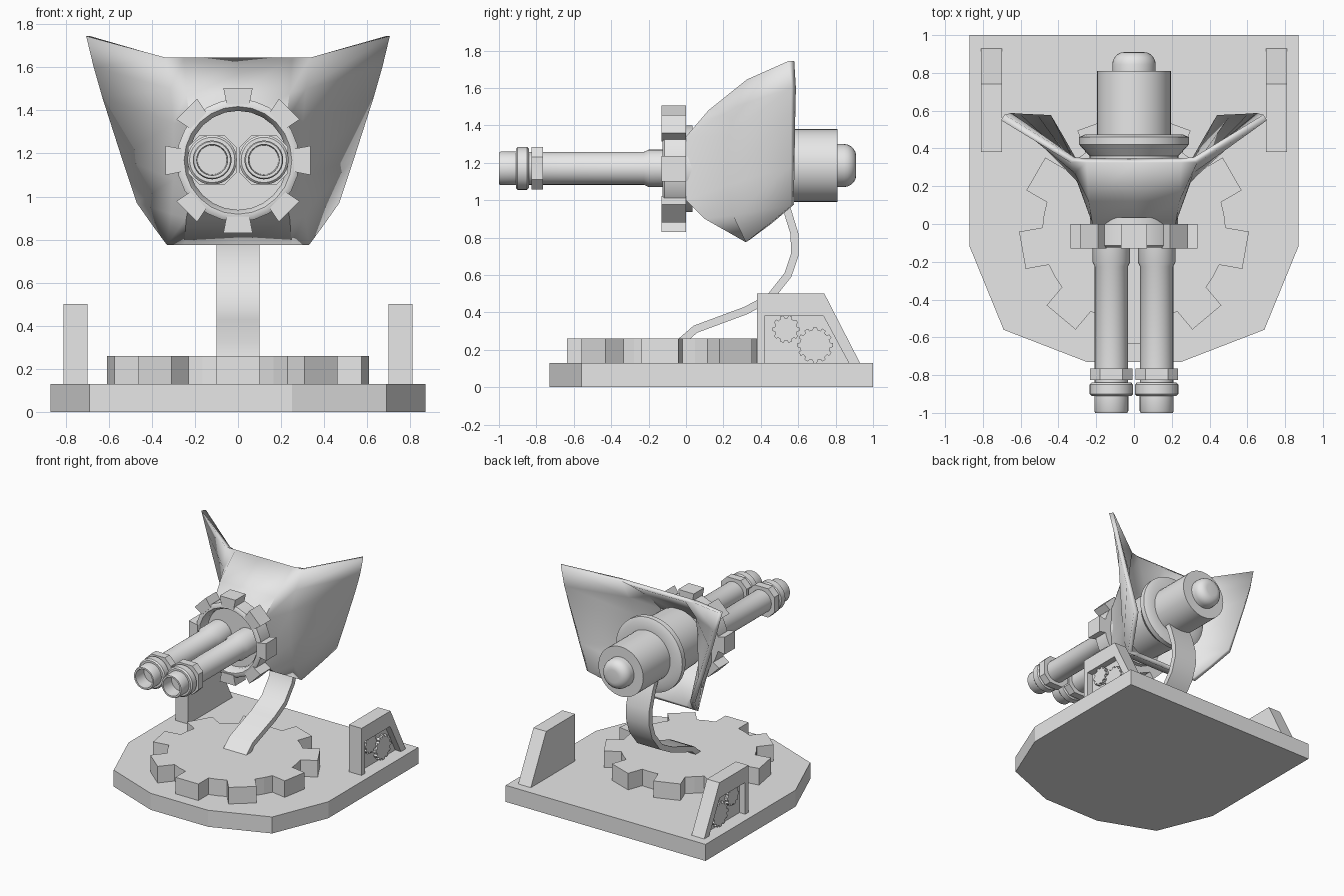
import bpy, bmesh, math
from mathutils import Vector

cube = bpy.data.objects.get("Cube")
if cube:
    bpy.data.objects.remove(cube, do_unlink=True)

GREY = (0.8, 0.8, 0.8, 1.0)
metal = bpy.data.materials.new("plain_grey")
metal.use_nodes = True
metal.diffuse_color = GREY
metal.node_tree.nodes["Principled BSDF"].inputs["Base Color"].default_value = GREY


def finish(name, bm, smooth=None):
    bmesh.ops.remove_doubles(bm, verts=bm.verts, dist=1e-5)
    bmesh.ops.recalc_face_normals(bm, faces=bm.faces)
    mesh = bpy.data.meshes.new(name)
    bm.to_mesh(mesh)
    bm.free()
    mesh.materials.append(metal)
    obj = bpy.data.objects.new(name, mesh)
    bpy.context.collection.objects.link(obj)
    if smooth:
        bpy.ops.object.select_all(action='DESELECT')
        obj.select_set(True)
        bpy.context.view_layer.objects.active = obj
        bpy.ops.object.shade_smooth_by_angle(angle=math.radians(smooth))
    return obj


def prism(name, outline, axis, lo, hi, smooth=None):
    """Extrude a flat outline along one axis."""
    place = {"x": lambda a, b, t: (t, a, b),
             "y": lambda a, b, t: (a, t, b),
             "z": lambda a, b, t: (a, b, t)}[axis]
    bm = bmesh.new()
    ends = [[bm.verts.new(place(a, b, t)) for a, b in outline] for t in (lo, hi)]
    for end in ends:
        bm.faces.new(end)
    n = len(outline)
    for i in range(n):
        j = (i + 1) % n
        bm.faces.new((ends[0][i], ends[0][j], ends[1][j], ends[1][i]))
    return finish(name, bm, smooth)


def lathe(name, profile, x, z, sides, closed=False):
    """Spin (radius, y) points about a front-to-back axis."""
    bm = bmesh.new()
    rings = []
    for r, y in profile:
        rings.append([bm.verts.new((x + r * math.cos(math.tau * k / sides), y,
                                    z + r * math.sin(math.tau * k / sides)))
                      for k in range(sides)])
    if closed:
        rings.append(rings[0])
    for a, b in zip(rings, rings[1:]):
        for k in range(sides):
            m = (k + 1) % sides
            bm.faces.new((a[k], a[m], b[m], b[k]))
    return finish(name, bm, 35)


def tooth(angle, root, tip, w_root, w_tip, cx, cy):
    c, s = math.cos(angle), math.sin(angle)
    corners = ((root, -w_root), (tip, -w_tip), (tip, w_tip), (root, w_root))
    return [(cx + r * c - w * s, cy + r * s + w * c) for r, w in corners]


def gear(n, root, tip, w_root, w_tip, cx, cy, start):
    pts = []
    for i in range(n):
        a = start + math.tau * i / n
        pts += tooth(a, root, tip, w_root, w_tip, cx, cy)
        mid = a + math.pi / n
        pts.append((cx + root * 1.02 * math.cos(mid), cy + root * 1.02 * math.sin(mid)))
    return pts


# Base plate and turntable gear
half = [(0.25, -0.73), (0.69, -0.56), (0.87, -0.12), (0.87, 1.0)]
prism("base_plate", half + [(-x, y) for x, y in reversed(half)], "z", 0, 0.13)
prism("turntable_gear", gear(9, 0.475, 0.6, 0.1, 0.1, 0, -0.035, -math.pi / 2),
      "z", 0.13, 0.26)

# Side brackets with a recessed panel and two small gears
bracket = [(0.38, 0.13), (0.38, 0.5), (0.74, 0.5), (0.93, 0.13)]
frame = bracket + [(0.87, 0.13), (0.735, 0.38), (0.42, 0.38), (0.42, 0.13)]
for side, tag in ((1, "left"), (-1, "right")):
    prism(tag + "_bracket_panel", bracket, "x", side * 0.70, side * 0.76)
    prism(tag + "_bracket_frame", frame, "x", side * 0.76, side * 0.81)
    prism(tag + "_small_gear", gear(10, 0.06, 0.073, 0.012, 0.01, 0.535, 0.31, 0),
          "x", side * 0.76, side * 0.785)
    prism(tag + "_large_gear", gear(12, 0.08, 0.095, 0.013, 0.011, 0.69, 0.225, 0),
          "x", side * 0.76, side * 0.785)

# Curved support strap
path = [Vector(p) for p in ((-0.03, 0.24), (0.05, 0.31), (0.32, 0.41), (0.45, 0.48),
                            (0.545, 0.6), (0.582, 0.71), (0.58, 0.82), (0.54, 0.95),
                            (0.5, 1.04))]
front, back = [], []
for i, p in enumerate(path):
    d = (path[min(i + 1, len(path) - 1)] - path[max(i - 1, 0)]).normalized()
    offset = Vector((-d.y, d.x)) * 0.021
    front.append(tuple(p + offset))
    back.append(tuple(p - offset))
prism("support_strap", front + back[::-1], "x", -0.1, 0.1, 40)

# Shield: each row runs centre, face edge, fold, wing edge
rows = [
    [(0, 0.32, 0.775), (0.25, 0.32, 0.775), (0.33, 0.32, 0.775), (0.4, 0.44, 0.87)],
    [(0, 0.1, 0.9), (0.24, 0.1, 0.9), (0.31, 0.25, 0.92), (0.47, 0.56, 0.97)],
    [(0, 0, 1.0), (0.22, 0, 1.0), (0.3, 0.22, 1.08), (0.54, 0.56, 1.18)],
    [(0, 0, 1.34), (0.22, 0, 1.34), (0.3, 0.225, 1.34), (0.63, 0.56, 1.46)],
    [(0, 0.12, 1.48), (0.24, 0.12, 1.48), (0.315, 0.27, 1.5), (0.67, 0.56, 1.6)],
    [(0, 0.325, 1.645), (0.25, 0.325, 1.645), (0.335, 0.325, 1.645), (0.705, 0.55, 1.745)],
]
bm = bmesh.new()
grid = []
for row in rows:
    full = [(-x, y, z) for x, y, z in reversed(row[1:])] + row
    grid.append([bm.verts.new(p) for p in full])
for a, b in zip(grid, grid[1:]):
    for k in range(len(a) - 1):
        bm.faces.new((a[k], a[k + 1], b[k + 1], b[k]))
bm.normal_update()
shield = finish("shield", bm, 40)
centre_face = min(shield.data.polygons, key=lambda f: f.center.y)
if centre_face.normal.y > 0:
    shield.data.flip_normals()
shell = shield.modifiers.new("thickness", 'SOLIDIFY')
shell.thickness = 0.035
shell.offset = -1

# Toothed collar in front of the shield
CZ = 1.168
lathe("front_collar", [(0.285, 0), (0.285, -0.115), (0.27, -0.125), (0.25, -0.125),
                       (0.23, -0.09), (0.23, 0)], 0, CZ, 24, closed=True)
for i in range(8):
    prism("collar_tooth_%d" % (i + 1),
          tooth(i * math.tau / 8, 0.26, 0.337, 0.053, 0.068, 0, CZ), "y", -0.13, 0)
lathe("collar_hub", [(0, -0.05), (0.232, -0.05), (0.232, 0.035), (0, 0.035)], 0, CZ, 24)

# Twin barrels with muzzle rings and square clamps
barrel = [(0, 0), (0.1, 0), (0.1, -0.2), (0.088, -0.225), (0.088, -0.84),
          (0.105, -0.84), (0.115, -0.85), (0.115, -0.9), (0.105, -0.91),
          (0.09, -0.91), (0.09, -0.99), (0.085, -1), (0.072, -1), (0.068, -0.9), (0, -0.9)]
h, c = 0.113, 0.06
clamp = [(h, -c), (h, c), (c, h), (-c, h), (-h, c), (-h, -c), (-c, -h), (c, -h)]
for x, tag in ((0.12, "left"), (-0.12, "right")):
    lathe(tag + "_barrel", barrel, x, 1.17, 32)
    prism(tag + "_barrel_clamp", [(x + a, 1.17 + b) for a, b in clamp], "y", -0.825, -0.765)

# Rear housing with flange and domed cap
housing = [(0, 0.1), (0.225, 0.1), (0.235, 0.36), (0.29, 0.42), (0.29, 0.46),
           (0.255, 0.475), (0.195, 0.475), (0.195, 0.81), (0, 0.81)]
lathe("rear_housing", housing, 0, 1.185, 40)
dome = [(0, 0.8), (0.115, 0.8), (0.115, 0.845)]
for k in range(1, 6):
    a = k * math.pi / 10
    dome.append((0.05 + 0.065 * math.cos(a), 0.845 + 0.065 * math.sin(a)))
lathe("rear_cap", dome + [(0, 0.91)], 0, 1.185, 32)
